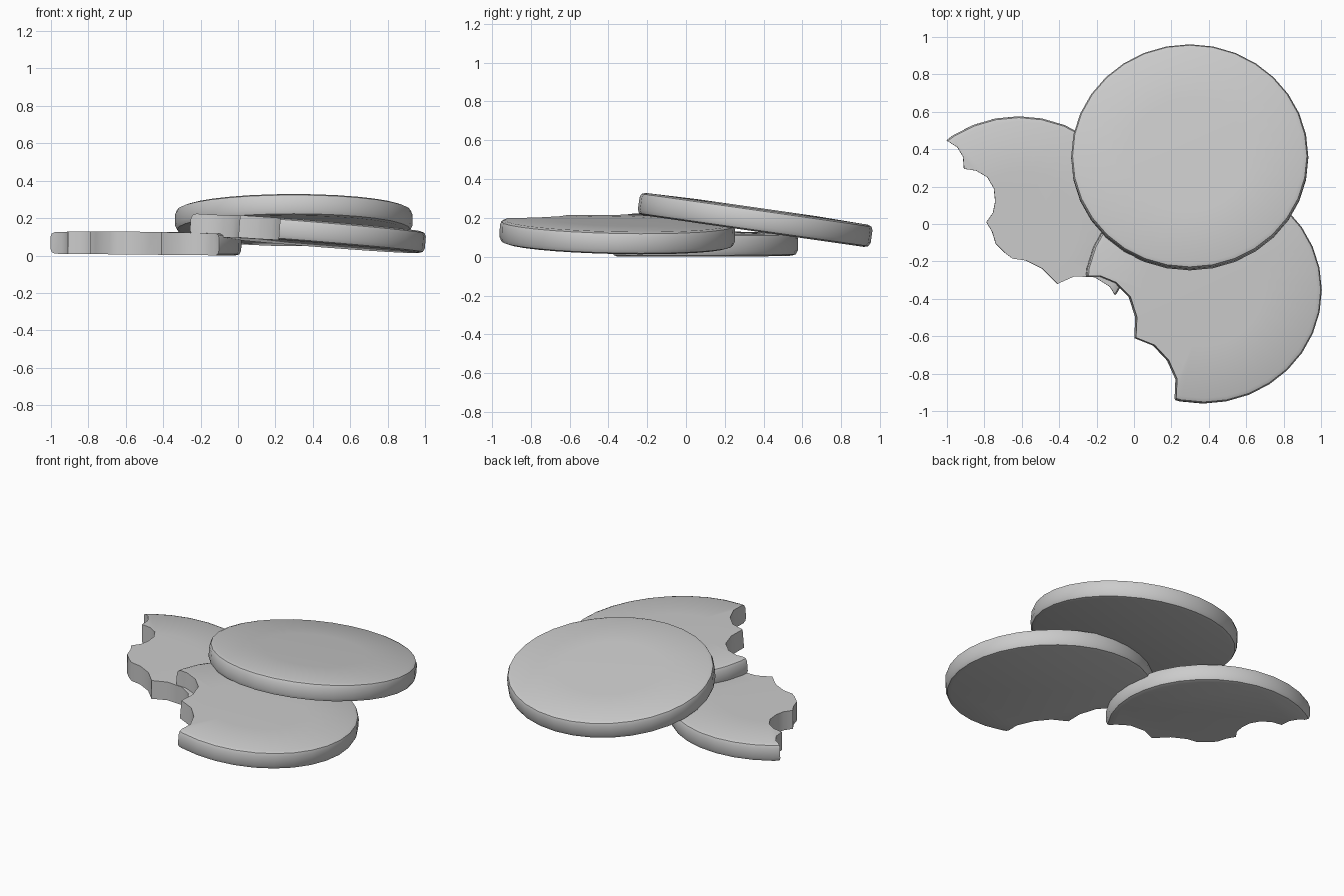
import bpy, bmesh, math

if "Cube" in bpy.data.objects:
    bpy.data.objects.remove(bpy.data.objects["Cube"])

# shared cookie side profile: (fraction of radius, height)
PROFILE = [(0.95, 0.0), (0.985, 0.007), (1.0, 0.027), (1.0, 0.09),
           (0.988, 0.108), (0.955, 0.116), (0.5, 0.122)]
RX, RY, SIDES = 0.634, 0.606, 32


def mesh_object(name, bm):
    bmesh.ops.recalc_face_normals(bm, faces=bm.faces)
    me = bpy.data.meshes.new(name)
    bm.to_mesh(me)
    bm.free()
    ob = bpy.data.objects.new(name, me)
    bpy.context.collection.objects.link(ob)
    return ob


def cookie(name, centre, tilt, bite=None):
    # slightly domed round disc
    bm = bmesh.new()
    rings = []
    for r, z in PROFILE:
        ring = []
        for i in range(SIDES):
            a = 2 * math.pi * i / SIDES
            ring.append(bm.verts.new((RX * r * math.cos(a), RY * r * math.sin(a), z)))
        rings.append(ring)
    for lo, hi in zip(rings, rings[1:]):
        for i in range(SIDES):
            j = (i + 1) % SIDES
            bm.faces.new((lo[i], lo[j], hi[j], hi[i]))
    bm.faces.new(rings[0][::-1])
    bm.faces.new(rings[-1])
    ob = mesh_object(name, bm)
    bpy.ops.object.select_all(action='DESELECT')
    bpy.context.view_layer.objects.active = ob
    ob.select_set(True)

    # scalloped bite, cut with a prism
    if bite:
        bm = bmesh.new()
        f = bm.faces.new([bm.verts.new((x - centre[0], y - centre[1], -0.1)) for x, y in bite])
        ext = bmesh.ops.extrude_face_region(bm, geom=[f])
        for v in ext['geom']:
            if isinstance(v, bmesh.types.BMVert):
                v.co.z = 0.3
        cutter = mesh_object(name + "_bite_cutter", bm)
        cutter.hide_render = True
        mod = ob.modifiers.new("bite", 'BOOLEAN')
        mod.operation = 'DIFFERENCE'
        mod.solver = 'EXACT'
        mod.object = cutter
        bpy.ops.object.modifier_apply(modifier=mod.name)
        bpy.data.objects.remove(cutter)

    ob.location = centre
    ob.rotation_euler = (tilt[0], tilt[1], 0)
    bpy.ops.object.shade_smooth_by_angle(angle=math.radians(40))
    return ob


# bite outlines in plan view, closed by a few points outside the cookie
left_bite = [(-1.0, 0.445), (-0.945, 0.41), (-0.915, 0.36), (-0.91, 0.295),
             (-0.845, 0.285), (-0.785, 0.25), (-0.75, 0.19), (-0.743, 0.12),
             (-0.755, 0.06), (-0.79, 0.01), (-0.76, -0.04), (-0.74, -0.105),
             (-0.69, -0.155), (-0.65, -0.185), (-0.58, -0.195), (-0.49, -0.24),
             (-0.41, -0.32), (-0.32, -0.28), (-0.21, -0.285), (-0.13, -0.335),
             (-0.09, -0.40), (-0.06, -0.8), (-1.4, -0.8), (-1.4, 0.5), (-1.1, 0.5)]
right_bite = [(-0.27, -0.28), (-0.19, -0.28), (-0.105, -0.315), (-0.03, -0.39),
              (0.005, -0.5), (0.0, -0.61), (0.10, -0.65), (0.175, -0.73),
              (0.22, -0.83), (0.215, -0.945), (0.215, -1.2), (-0.5, -1.2), (-0.5, -0.28)]

cookie("bitten_cookie_left", (-0.617, -0.03, 0.006), (0.0, 0.01), left_bite)
cookie("bitten_cookie_right", (0.365, -0.355, 0.062), (-0.02, 0.08), right_bite)
cookie("whole_cookie_top", (0.298, 0.348, 0.132), (-0.142, 0.0))
